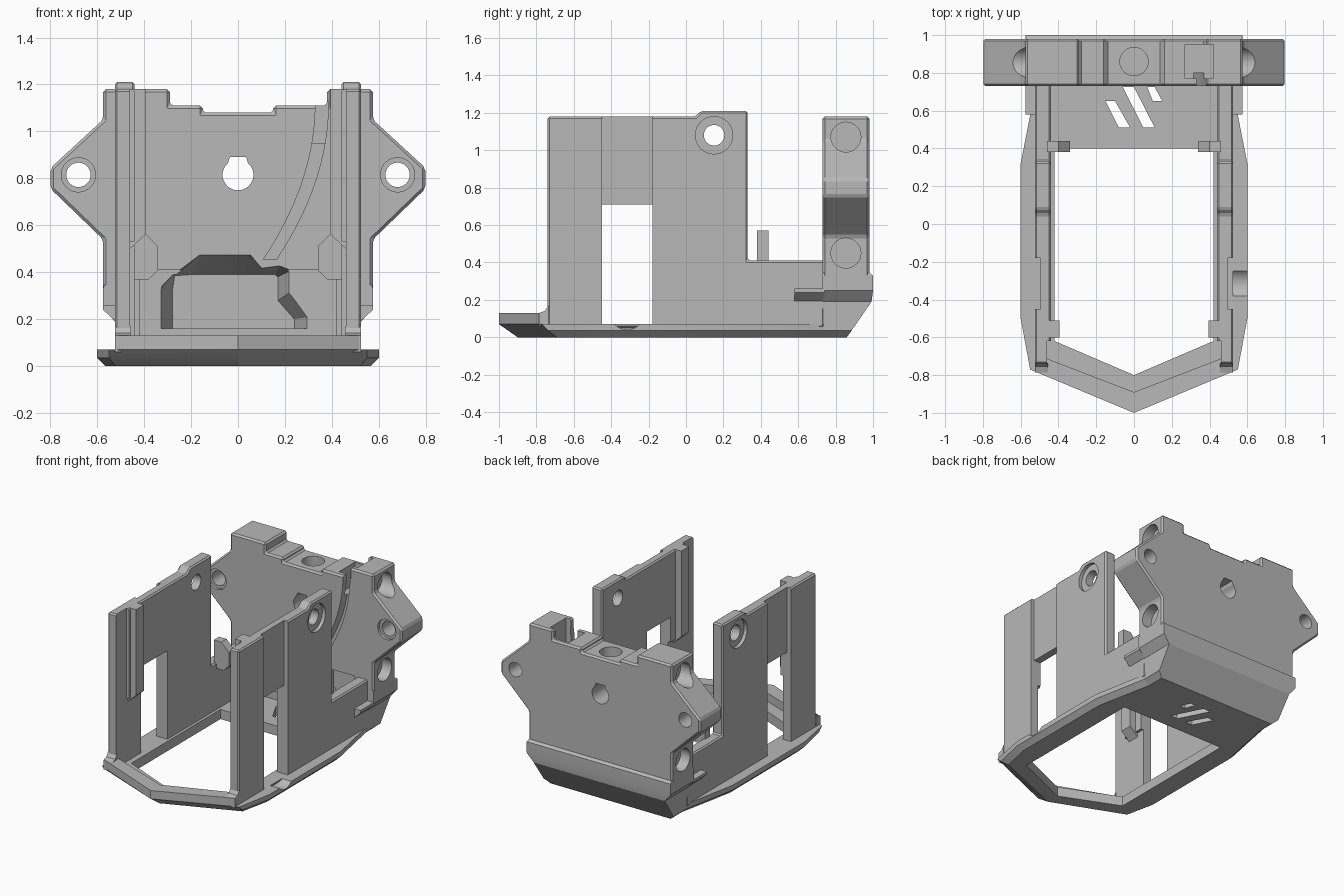
import bpy, bmesh
from math import sin, cos, pi, radians

cube = bpy.data.objects.get("Cube")
if cube:
    bpy.data.objects.remove(cube, do_unlink=True)

grey = bpy.data.materials.new("matte grey")
grey.use_nodes = True
grey.diffuse_color = (0.48, 0.48, 0.48, 1)
grey.node_tree.nodes["Principled BSDF"].inputs["Base Color"].default_value = (0.48, 0.48, 0.48, 1)


def loft(name, rings):
    """Closed solid through rings of 3D points."""
    bm = bmesh.new()
    loops = [[bm.verts.new(p) for p in ring] for ring in rings]
    n = len(loops[0])
    for a, b in zip(loops, loops[1:]):
        for i in range(n):
            j = (i + 1) % n
            bm.faces.new((a[i], a[j], b[j], b[i]))
    bm.faces.new(loops[0])
    bm.faces.new(loops[-1])
    bmesh.ops.recalc_face_normals(bm, faces=bm.faces)
    me = bpy.data.meshes.new(name)
    bm.to_mesh(me)
    bm.free()
    me.materials.append(grey)
    ob = bpy.data.objects.new(name, me)
    bpy.context.collection.objects.link(ob)
    return ob


def prism(name, pts, axis, lo, hi):
    """Extrude a profile along an axis; points hold the other two coordinates."""
    place = {"x": lambda p, d: (d, p[0], p[1]),
             "y": lambda p, d: (p[0], d, p[1]),
             "z": lambda p, d: (p[0], p[1], d)}[axis]
    return loft(name, [[place(p, d) for p in pts] for d in (lo, hi)])


def rect(a0, a1, b0, b1):
    return [(a0, b0), (a1, b0), (a1, b1), (a0, b1)]


def circle(a, b, r, n=32):
    return [(a + r * cos(2 * pi * i / n), b + r * sin(2 * pi * i / n)) for i in range(n)]


def both(half):
    """Complete a right-hand outline with its mirror image."""
    return half + [(-x, y) for x, y in reversed(half) if x > 0]


def apply(ob, kind, **settings):
    mod = ob.modifiers.new(kind, kind)
    for key, value in settings.items():
        setattr(mod, key, value)
    bpy.context.view_layer.objects.active = ob
    bpy.ops.object.modifier_apply(modifier=mod.name)


def combine(ob, other, operation="DIFFERENCE"):
    apply(ob, "BOOLEAN", object=other, operation=operation, solver="EXACT")
    bpy.data.objects.remove(other, do_unlink=True)


def cut(ob, pts, axis, lo, hi):
    combine(ob, prism("cutter", pts, axis, lo, hi))


# Base frame with chamfered underside
outlines = [
    (0, [(0, -.9), (.52, -.69), (.565, -.48), (.565, .31), (.48, .73)]),
    (.035, [(0, -.95), (.55, -.735), (.6, -.5), (.6, .32), (.52, .73)]),
    (.07, [(0, -1), (.55, -.77), (.6, -.5), (.6, .32), (.52, .73)]),
]
base = loft("base_frame", [[(x, y, z) for x, y in both(half)] for z, half in outlines])
cut(base, both([(0, -.8), (.42, -.62), (.42, .4)]), "z", -.1, .3)
cut(base, circle(-.315, .13, .09), "x", .5, .7)

# Slanted vents in the floor
for vent in ([(-.15, .65), (-.1, .65), (-.02, .51), (-.08, .51)],
             [(-.06, .725), (0, .725), (.11, .51), (.05, .51)],
             [(.07, .725), (.11, .725), (.15, .65), (.1, .65)]):
    cut(base, vent, "z", -.1, .3)

# Raised front lip
prism("front_lip", [(0, -1), (.52, -.783), (.52, -.69), (0, -.89), (-.52, -.69), (-.52, -.783)],
      "z", .07, .13)

# Rear plate with wings and stepped top edge
right_side = [(.15, 1.08), (.15, 1.11), (.38, 1.11), (.38, 1.18), (.575, 1.18), (.575, 1.05),
              (.798, .845), (.798, .755), (.575, .54), (.575, .3)]
left_side = [(-.575, .3), (-.575, .54), (-.798, .755), (-.798, .845), (-.575, 1.05),
             (-.575, 1.18), (-.29, 1.18), (-.29, 1.11), (-.15, 1.11), (-.15, 1.08)]
plate = prism("rear_plate", right_side + left_side, "y", .73, .98)
apply(plate, "BEVEL", width=.012, segments=1)

# Sloped rear skirt merged into the plate
skirt_levels = [(0, .48, .86), (.035, .52, .885), (.19, .525, .992), (.25, .575, 1),
                (.33, .575, 1), (.345, .57, .978)]
skirt = loft("skirt", [[(x, y, z) for x, y in rect(-w, w, .73, back)]
                       for z, w, back in skirt_levels])
combine(plate, skirt, "UNION")

# Shallow recess, then a cavity with sloping ceiling and sides
cut(plate, rect(-.42, .42, .13, .41), "y", .7, .75)
mouth = [(-.34, .16), (-.34, .33), (-.28, .39), (-.16, .48), (.05, .48), (.1, .42),
         (.18, .43), (.23, .41), (.23, .32), (.31, .21), (.31, .16)]
floor = [(-.28, .16), (-.28, .32), (-.27, .385), (-.2, .39), (-.07, .39), (.1, .39),
         (.16, .39), (.17, .38), (.17, .28), (.24, .2), (.24, .16)]
combine(plate, loft("cavity", [[(x, y, z) for x, z in ring]
                               for y, ring in ((.72, mouth), (.86, floor))]))

# Curved guide channel
heights = [1.13 - .045 * i for i in range(16)]
bend = [(.355 - .5 * (1.12 - z) ** 2, z) for z in heights]
cut(plate, [(x - .025, z) for x, z in bend] + [(x + .03, z) for x, z in reversed(bend)],
    "y", .7, .8)

# Plate holes: flat-topped centre, top, corner pocket, wings and sides
arc = [radians(130 + 14 * i) for i in range(21)]
cut(plate, [(.066 * cos(a), .815 + .066 * sin(a)) for a in arc] + [(.035, .89), (-.035, .89)],
    "y", .6, 1.1)
cut(plate, circle(0, .86, .075), "z", .9, 1.3)
cut(plate, rect(.27, .42, .77, .95), "z", .95, 1.3)
for side in (-1, 1):
    cut(plate, circle(side * .68, .815, .052), "y", .6, 1.1)
    cut(plate, circle(side * .68, .815, .073), "y", .6, .75)
    for z in (1.07, .45):
        cut(plate, circle(.855, z, .08), "x", side * .5, side * .9)

# Side walls: one side is made, then mirrored
wall = prism("side_walls", [(-.74, .05), (-.74, 1.18), (.05, 1.18), (.08, 1.21), (.33, 1.21),
                            (.33, .41), (.74, .41), (.74, .05)], "x", .44, .525)
apply(wall, "BEVEL", width=.01, segments=1)
cut(wall, rect(-.45, -.18, .07, .71), "x", .3, .6)
cut(wall, rect(.495, .6, -.45, -.18), "z", .6, 1.4)
cut(wall, rect(.3, .46, -.9, -.62), "z", .02, 1.4)
cut(wall, rect(.3, .46, -.63, -.44), "z", .02, .53)
cut(wall, circle(.15, 1.08, .055), "x", .3, .6)
cut(wall, circle(.15, 1.08, .1), "x", .5, .6)
apply(wall, "MIRROR")

# Inner ribs on the front posts
rib = prism("post_ribs", [(.47, .5), (.47, 1.18), (.395, 1.18), (.395, .56), (.46, .5)],
            "y", -.6, -.51)
apply(rib, "MIRROR")

# Sloped feet where the posts meet the lip
foot = prism("post_feet", [(-.785, .06), (-.785, .13), (-.755, .14), (-.735, .17), (-.735, .06)],
             "x", .455, .525)
apply(foot, "MIRROR")

# Upright pegs on the low rear walls
peg = prism("rear_pegs", [(.34, .41), (.34, .51), (.4, .57), (.46, .57), (.46, .37), (.38, .37)],
            "y", .38, .44)
apply(peg, "MIRROR")

# Small ledges running forward from the skirt
ledge = prism("side_ledges", [(.51, .18), (.575, .24), (.575, .26), (.51, .26)], "y", .58, .74)
apply(ledge, "MIRROR")

# Smooth the round holes and keep hard edges crisp
for ob in (base, plate, wall):
    bpy.ops.object.select_all(action="DESELECT")
    ob.select_set(True)
    bpy.context.view_layer.objects.active = ob
    bpy.ops.object.shade_smooth_by_angle(angle=.27)
